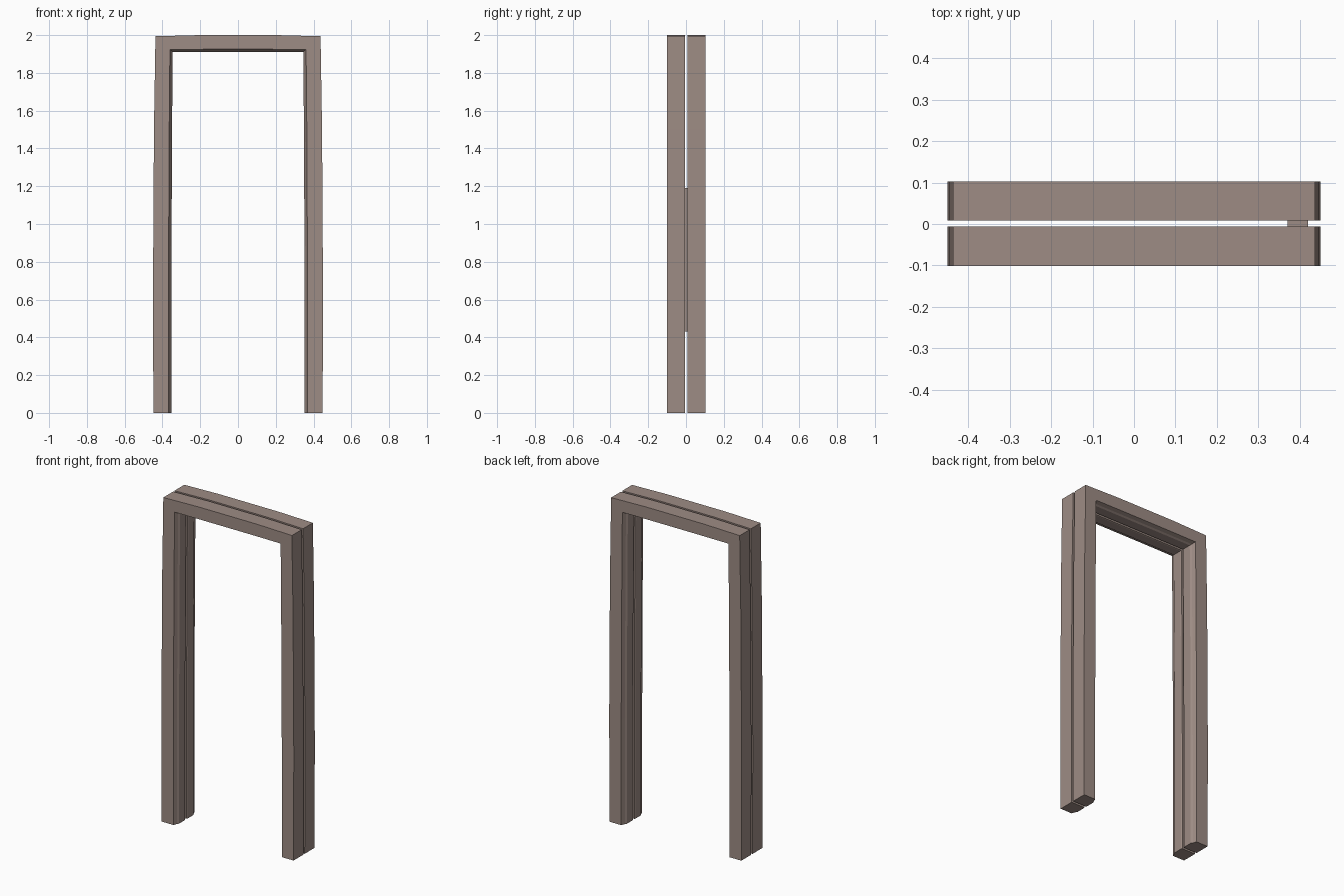
import bpy
import bmesh

if "Cube" in bpy.data.objects:
    bpy.data.objects.remove(bpy.data.objects["Cube"])

wood = bpy.data.materials.new("taupe wood")
wood.diffuse_color = (0.34, 0.262, 0.232, 1)
wood.use_nodes = True
wood.node_tree.nodes["Principled BSDF"].inputs["Base Color"].default_value = wood.diffuse_color

# Cross-section of one frame: (0 = outer edge .. 1 = opening edge, depth from gap side)
SECTION = [(0, 0), (0.97, 0), (1, 0.006), (1, 0.062), (0.93, 0.072),
           (0.84, 0.095), (0, 0.095)]

# Path down one leg: (outer x, outer z, inner x, inner z)
LEG = [(0.448, 0, 0.353, 0), (0.45, 0.65, 0.353, 0.65),
       (0.445, 1.5, 0.349, 1.5), (0.437, 1.994, 0.346, 1.911)]
MIDDLE = [(-0.2, 2.0, -0.16, 1.911), (0.2, 2.0, 0.16, 1.911)]


def make_frame(name, y_gap, direction):
    left = [(-a, b, -c, d) for a, b, c, d in LEG]
    path = left + MIDDLE + LEG[::-1]
    bm = bmesh.new()
    rings = []
    for ox, oz, ix, iz in path:
        rings.append([bm.verts.new((ox + (ix - ox) * t, y_gap + direction * d,
                                    oz + (iz - oz) * t)) for t, d in SECTION])
    n = len(SECTION)
    for r, s in zip(rings, rings[1:]):
        for i in range(n):
            j = (i + 1) % n
            bm.faces.new((r[i], r[j], s[j], s[i]))
    bm.faces.new(rings[0])
    bm.faces.new(rings[-1][::-1])
    bmesh.ops.recalc_face_normals(bm, faces=bm.faces)
    mesh = bpy.data.meshes.new(name)
    bm.to_mesh(mesh)
    bm.free()
    mesh.materials.append(wood)
    obj = bpy.data.objects.new(name, mesh)
    bpy.context.collection.objects.link(obj)


# Two matching door frames, back to back with a narrow gap
make_frame("front_frame", -0.006, -1)
make_frame("back_frame", 0.008, 1)

# Thin spacer strip in the gap of the right leg
bpy.ops.mesh.primitive_cube_add(size=1, location=(0.395, 0.001, 0.81))
spacer = bpy.context.object
spacer.name = "gap_spacer"
spacer.scale = (0.05, 0.014, 0.76)
spacer.data.materials.append(wood)
